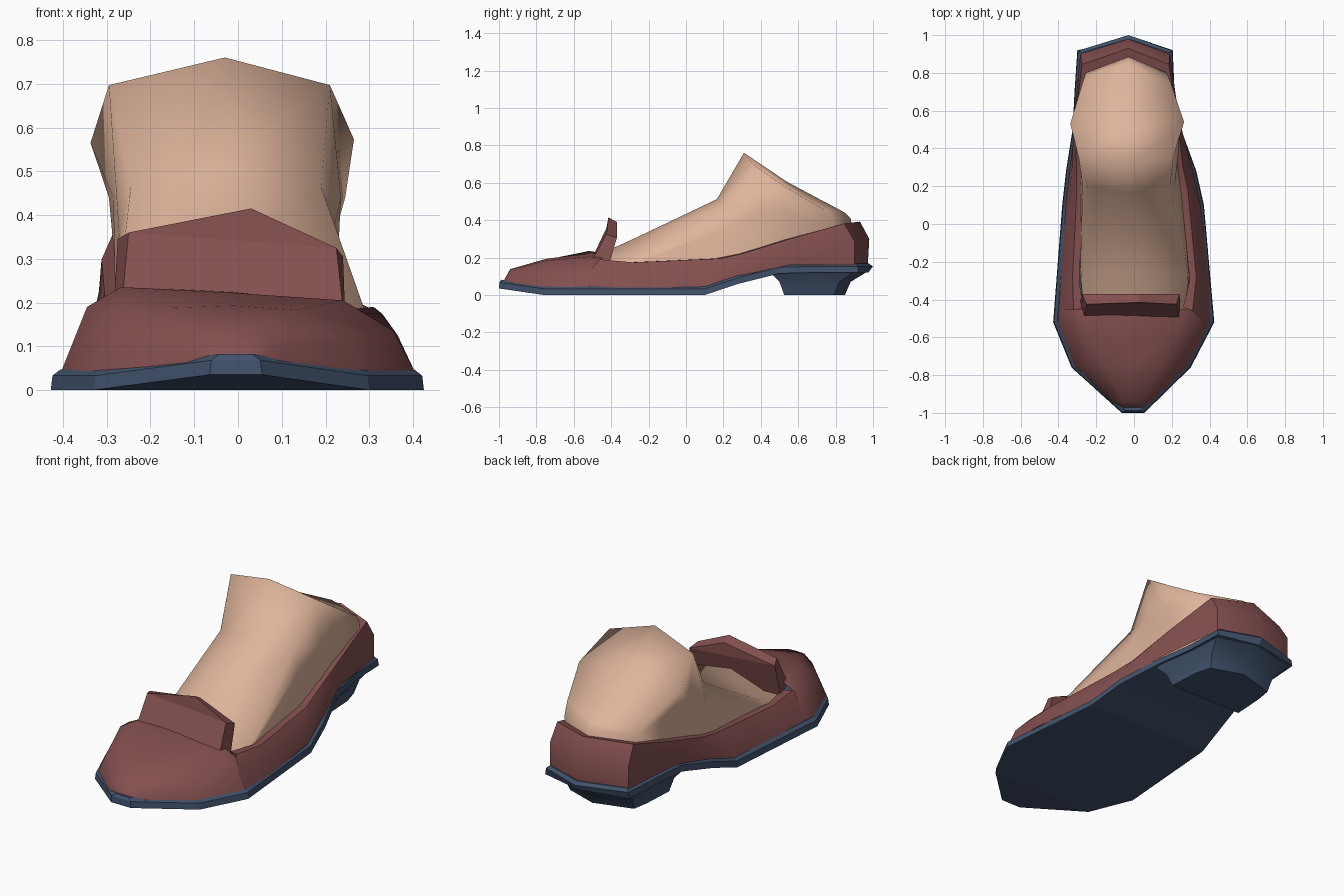
import bpy, bmesh, math


def material(name, rgb):
    m = bpy.data.materials.new(name)
    m.diffuse_color = (*rgb, 1)
    return m


SKIN = material("skin", (0.74, 0.46, 0.33))
RED = material("dark red leather", (0.235, 0.08, 0.08))
BLUE = material("navy sole", (0.053, 0.084, 0.15))


def ring(stations, back):
    """Closed loop from (y, left x, right x, z) stations plus a rear middle point."""
    right = [(r, y, z) for y, l, r, z in stations]
    left = [(l, y, z) for y, l, r, z in stations]
    return right + [back] + left[::-1]


def build(name, mat, rows, closed=True, caps=(), smooth=None, strips=()):
    """Skin successive rows of points; caps fill whole rows, strips are open grids."""
    bm = bmesh.new()

    def skin(grid, wrap):
        vs = [[bm.verts.new(p) for p in row] for row in grid]
        n = len(vs[0])
        for a, b in zip(vs, vs[1:]):
            for i in range(n if wrap else n - 1):
                j = (i + 1) % n
                bm.faces.new((a[i], a[j], b[j], b[i]))
        return vs

    vs = skin(rows, closed)
    for c in caps:
        # bridge each cap left to right so bent outlines stay clean
        loop = vs[c]
        n = len(loop)
        for i in range(n // 2):
            quad = [loop[i], loop[i + 1], loop[n - 2 - i], loop[n - 1 - i]]
            quad = list(dict.fromkeys(quad))
            if len(quad) > 2:
                bm.faces.new(quad)
    for s in strips:
        skin(s, False)
    bmesh.ops.remove_doubles(bm, verts=bm.verts, dist=0.0005)
    bmesh.ops.recalc_face_normals(bm, faces=bm.faces)
    me = bpy.data.meshes.new(name)
    bm.to_mesh(me)
    bm.free()
    me.materials.append(mat)
    ob = bpy.data.objects.new(name, me)
    bpy.context.collection.objects.link(ob)
    if smooth:
        bpy.ops.object.select_all(action='DESELECT')
        ob.select_set(True)
        bpy.context.view_layer.objects.active = ob
        bpy.ops.object.shade_smooth_by_angle(angle=math.radians(smooth))
    return ob


# Sole: outline stations (y, left, right, underside z)
sole = [(-1.0, -0.065, 0.055, 0.035), (-0.76, -0.33, 0.30, 0.0), (-0.52, -0.428, 0.425, 0.0),
        (0.10, -0.38, 0.37, 0.0), (0.28, -0.36, 0.33, 0.06), (0.50, -0.325, 0.25, 0.115),
        (0.70, -0.315, 0.215, 0.12), (0.92, -0.30, 0.205, 0.12)]


def sole_ring(inset, lift, back_y):
    return ring([(y * (1 - inset * 0.6), l + inset, r - inset, z + lift) for y, l, r, z in sole],
                (-0.03, back_y, 0.12 + lift))


build("sole", BLUE, [sole_ring(0.0, 0, 0.975), sole_ring(0.004, 0.033, 1.0),
                     sole_ring(0.022, 0.047, 0.98)], caps=(0, 2))

# Heel block, tapering to the ground
heel_top = ring([(0.46, -0.315, 0.245, 0.112), (0.70, -0.305, 0.205, 0.125),
                 (0.90, -0.29, 0.195, 0.125)], (-0.03, 0.97, 0.125))
heel_mid = ring([(0.50, -0.28, 0.20, 0.07), (0.70, -0.27, 0.185, 0.07),
                 (0.82, -0.25, 0.16, 0.07)], (-0.03, 0.88, 0.07))
heel_low = ring([(0.525, -0.265, 0.18, 0.0), (0.70, -0.255, 0.17, 0.0),
                 (0.79, -0.24, 0.145, 0.0)], (-0.03, 0.85, 0.0))
build("heel_block", BLUE, [heel_top, heel_mid, heel_low], caps=(0, 2), smooth=45)

# Shoe sides and heel counter, with a thick folded collar
low = [(-0.52, -0.405, 0.405, 0.04), (-0.28, -0.39, 0.395, 0.04), (0.10, -0.362, 0.352, 0.04),
       (0.28, -0.342, 0.312, 0.10), (0.55, -0.308, 0.232, 0.16), (0.90, -0.285, 0.19, 0.16)]
mid = [(-0.52, -0.365, 0.365, 0.125), (-0.28, -0.36, 0.365, 0.12), (0.10, -0.343, 0.335, 0.12),
       (0.28, -0.33, 0.30, 0.165), (0.55, -0.318, 0.24, 0.225), (0.90, -0.285, 0.19, 0.29)]
top = [(-0.46, -0.32, 0.31, 0.19), (-0.28, -0.325, 0.33, 0.174), (0.18, -0.303, 0.285, 0.195),
       (0.30, -0.305, 0.26, 0.22), (0.55, -0.312, 0.228, 0.298), (0.845, -0.275, 0.185, 0.382)]
rim = [(y - 0.02, l + 0.035, r - 0.035, z) for y, l, r, z in top]
rim[0] = (-0.44, -0.27, 0.26, 0.185)
rim[-1] = (0.80, -0.255, 0.172, 0.37)
inner = [(y, l, r, z - 0.07) for y, l, r, z in rim]
build("shoe_sides", RED,
      [ring(low, (-0.03, 0.972, 0.16)), ring(mid, (-0.03, 0.98, 0.30)),
       ring(top, (-0.03, 0.93, 0.392)), ring(rim, (-0.03, 0.885, 0.378)),
       ring(inner, (-0.03, 0.885, 0.30))], closed=False, smooth=50)

# Toe cap: half arches (x, z) left to right, from the toe tip to the throat
arches = {
    -0.978: [(-0.05, 0.07), (-0.048, 0.07), (-0.045, 0.07), (-0.01, 0.07),
             (0.035, 0.07), (0.038, 0.07), (0.04, 0.07)],
    -0.94: [(-0.12, 0.06), (-0.10, 0.10), (-0.055, 0.135), (-0.01, 0.138),
            (0.045, 0.135), (0.08, 0.10), (0.10, 0.06)],
    -0.75: [(-0.315, 0.045), (-0.275, 0.135), (-0.15, 0.188), (-0.01, 0.193),
            (0.13, 0.183), (0.25, 0.12), (0.285, 0.045)],
    -0.52: [(-0.405, 0.04), (-0.345, 0.19), (-0.268, 0.235), (-0.01, 0.222),
            (0.24, 0.205), (0.355, 0.135), (0.405, 0.04)],
    -0.45: [(-0.40, 0.04), (-0.34, 0.19), (-0.268, 0.225), (-0.01, 0.225),
            (0.24, 0.20), (0.35, 0.14), (0.40, 0.04)]}
build("toe_cap", RED, [[(x, y, z) for x, z in a] for y, a in arches.items()],
      closed=False, smooth=50)

# Upright tongue flap with a peaked top edge
front = [(-0.265, -0.50, 0.20), (-0.25, -0.425, 0.36), (0.03, -0.415, 0.415),
         (0.225, -0.425, 0.325), (0.24, -0.50, 0.19)]
rear = [(-0.285, -0.41, 0.17), (-0.275, -0.37, 0.345), (0.03, -0.37, 0.39),
        (0.24, -0.37, 0.305), (0.245, -0.41, 0.17)]
build("tongue_flap", RED, [front, rear], caps=(0, 1))

# Foot: sections running left edge, middle, right edge from toes to ankle cut
left = [(-0.26, -0.5, 0.10), (-0.265, -0.27, 0.19), (-0.245, 0.20, 0.465),
        (-0.295, 0.36, 0.697), (-0.337, 0.53, 0.565), (-0.275, 0.74, 0.455)]
centre = [(0.0, -0.5, 0.20), (0.0, -0.27, 0.305), (-0.03, 0.165, 0.512),
          (-0.03, 0.31, 0.76), (-0.03, 0.54, 0.605), (-0.03, 0.85, 0.44)]
right = [(0.27, -0.5, 0.10), (0.287, -0.27, 0.19), (0.19, 0.20, 0.465),
         (0.21, 0.36, 0.697), (0.265, 0.54, 0.573), (0.197, 0.74, 0.455)]
waist = [(-0.5, -0.27, 0.28, 0.08), (-0.27, -0.28, 0.29, 0.165), (0.21, -0.272, 0.217, 0.36),
         (0.38, -0.285, 0.235, 0.44), (0.55, -0.295, 0.245, 0.44), (0.79, -0.258, 0.178, 0.405)]
collar = [(-0.5, -0.27, 0.28, 0.05), (-0.27, -0.285, 0.292, 0.13), (0.20, -0.28, 0.25, 0.17),
          (0.38, -0.275, 0.225, 0.22), (0.56, -0.28, 0.20, 0.28), (0.80, -0.258, 0.174, 0.34)]
edge = right + [centre[-1]] + left[::-1]
build("foot", SKIN, [edge, ring(waist, (-0.03, 0.88, 0.41)), ring(collar, (-0.03, 0.89, 0.35))],
      closed=False, smooth=180, strips=[list(zip(left, centre, right))])
